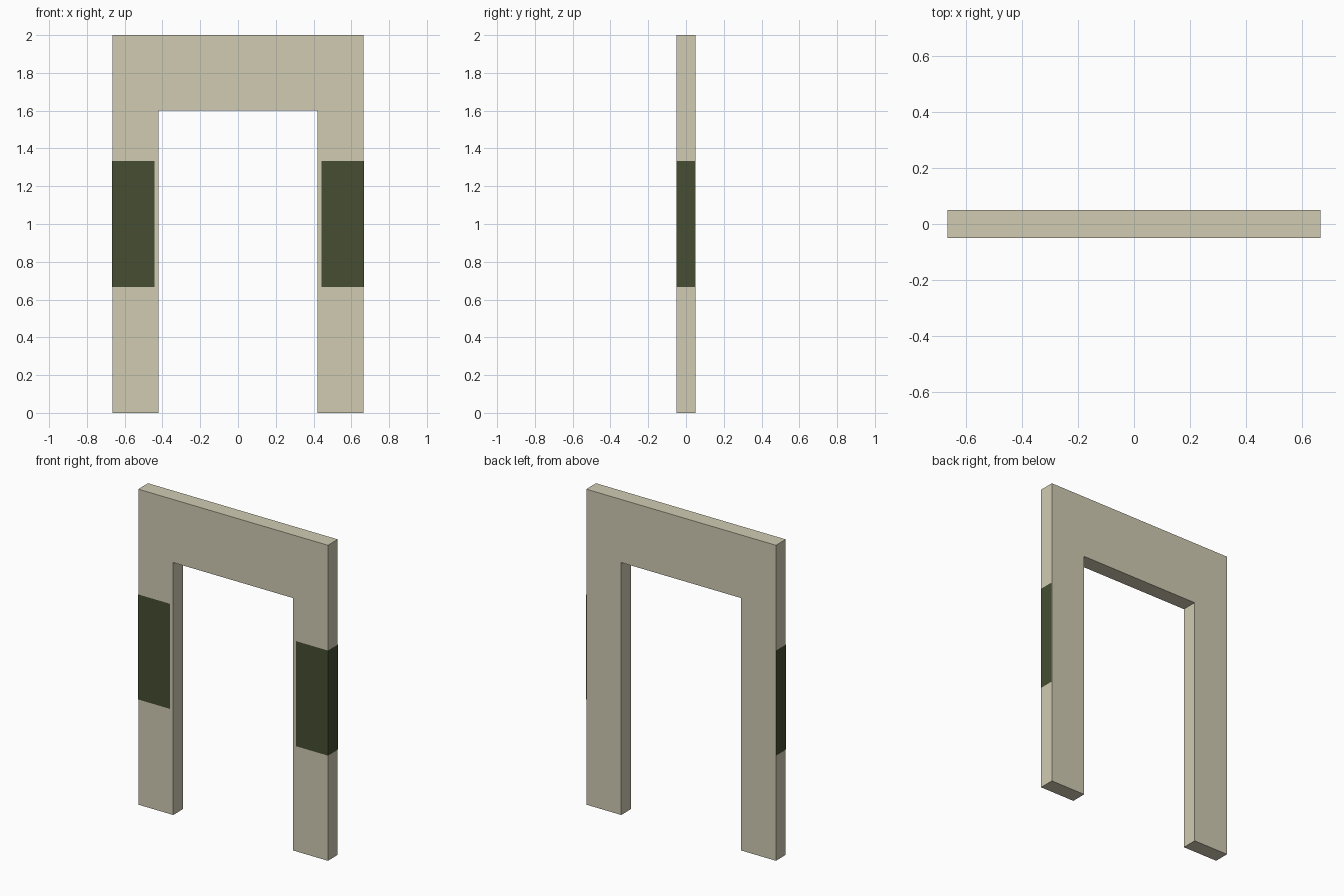
import bpy

if "Cube" in bpy.data.objects:
    bpy.data.objects.remove(bpy.data.objects["Cube"])

HALF_W, INNER, TOP, LINTEL, HALF_D = 0.665, 0.42, 2.0, 1.6, 0.049
GAP = 0.001  # sheets sit just proud of the frame


def material(name, rgb):
    mat = bpy.data.materials.new(name)
    mat.diffuse_color = (*rgb, 1)
    mat.use_nodes = True
    mat.node_tree.nodes["Principled BSDF"].inputs["Base Color"].default_value = mat.diffuse_color
    return mat


def add_mesh(name, verts, faces, mat):
    mesh = bpy.data.meshes.new(name)
    mesh.from_pydata(verts, [], faces)
    mesh.materials.append(mat)
    obj = bpy.data.objects.new(name, mesh)
    bpy.context.collection.objects.link(obj)
    return obj


cream = material("cream", (0.63, 0.60, 0.45))
green = material("dark_green", (0.061, 0.076, 0.032))

# Door frame: arch outline extruded front to back
outline = [(-HALF_W, 0), (-INNER, 0), (-INNER, LINTEL), (INNER, LINTEL),
           (INNER, 0), (HALF_W, 0), (HALF_W, TOP), (-HALF_W, TOP)]
n = len(outline)
verts = [(x, y, z) for y in (-HALF_D, HALF_D) for x, z in outline]
faces = [tuple(range(n)), tuple(reversed(range(n, 2 * n)))]
faces += [(i, i + n, (i + 1) % n + n, (i + 1) % n) for i in range(n)]
add_mesh("door_frame", verts, faces, cream)

# Green sheets wrapping the front and outer side of each post
for side, label in ((-1, "left"), (1, "right")):
    x = side * (HALF_W + GAP)
    y = -HALF_D - GAP
    path = [(side * 0.442, y), (x, y), (x, HALF_D - GAP)]
    verts = [(px, py, z) for z in (0.667, 1.333) for px, py in path]
    faces = [(0, 1, 4, 3), (1, 2, 5, 4)]
    if side < 0:
        faces = [f[::-1] for f in faces]
    add_mesh(label + "_post_sheet", verts, faces, green)
